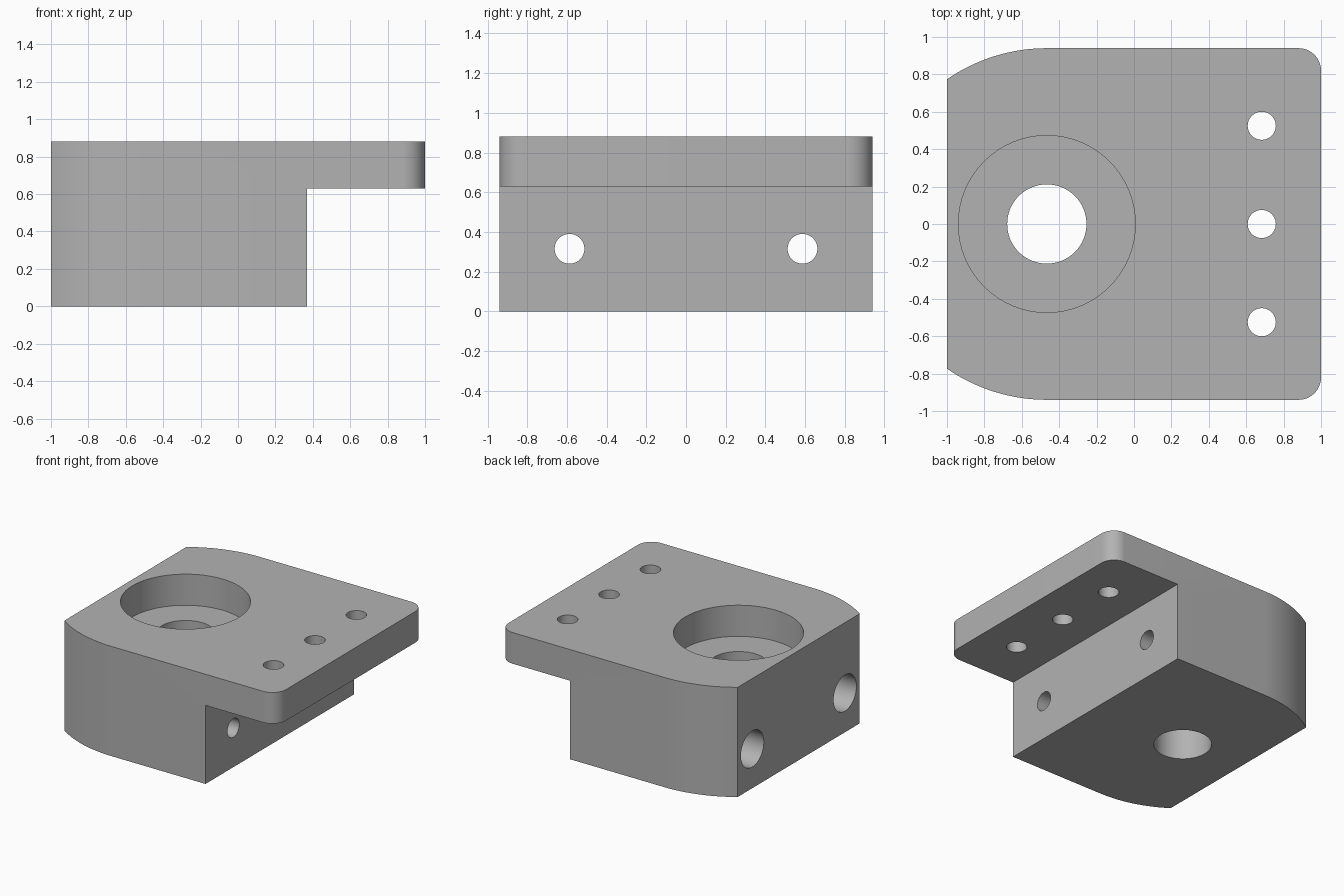
import bpy, bmesh
from math import pi, sin, cos, acos
from mathutils import Matrix

cube = bpy.data.objects.get("Cube")
if cube:
    bpy.data.objects.remove(cube, do_unlink=True)

HEIGHT, HALF_WIDTH, LEDGE_Z, WALL_X = 0.88, 0.94, 0.63, 0.37
BORE_X, CORNER = -0.466, 0.12

grey = bpy.data.materials.new("plain grey")
grey.use_nodes = True
colour = (0.45, 0.45, 0.45, 1)
grey.diffuse_color = colour
grey.node_tree.nodes["Principled BSDF"].inputs["Base Color"].default_value = colour


def add_object(name, bm):
    mesh = bpy.data.meshes.new(name)
    bmesh.ops.recalc_face_normals(bm, faces=bm.faces)
    bm.to_mesh(mesh)
    bm.free()
    mesh.materials.append(grey)
    obj = bpy.data.objects.new(name, mesh)
    bpy.context.collection.objects.link(obj)
    return obj


def arc(cx, cy, r, start, end, steps):
    angles = [start + (end - start) * i / steps for i in range(steps + 1)]
    return [(cx + r * cos(a), cy + r * sin(a)) for a in angles]


def drill(bm, r, centre, length, along_x=False):
    turn = Matrix.Rotation(pi / 2, 4, "Y") if along_x else Matrix()
    bmesh.ops.create_cone(bm, cap_ends=True, segments=64, radius1=r, radius2=r,
                          depth=length, matrix=Matrix.Translation(centre) @ turn)


def cut(body, name, bm):
    cutter = add_object(name, bm)
    cutter.hide_render = True
    mod = body.modifiers.new(name, "BOOLEAN")
    mod.operation, mod.solver, mod.object = "DIFFERENCE", "EXACT", cutter
    bpy.context.view_layer.objects.active = body
    bpy.ops.object.modifier_apply(modifier=mod.name)
    bpy.data.objects.remove(cutter, do_unlink=True)


# Outline: rounded corners at +x, wide arcs around the bore at -x
sweep = acos((-1 - BORE_X) / HALF_WIDTH)
half = arc(1 - CORNER, HALF_WIDTH - CORNER, CORNER, 0, pi / 2, 12)
half += arc(BORE_X, 0, HALF_WIDTH, pi / 2, sweep, 16)
outline = half + [(x, -y) for x, y in reversed(half)]
bm = bmesh.new()
base = bm.faces.new([bm.verts.new((x, y, 0)) for x, y in outline])
top = bmesh.ops.extrude_face_region(bm, geom=[base])["geom"]
bmesh.ops.translate(bm, vec=(0, 0, HEIGHT),
                    verts=[v for v in top if isinstance(v, bmesh.types.BMVert)])
body = add_object("mounting_block", bm)

# Space under the overhanging flange
bm = bmesh.new()
bmesh.ops.create_cube(bm, size=1, matrix=Matrix.Translation((WALL_X + 1, 0, LEDGE_Z - 0.5))
                      @ Matrix.Diagonal((2, 3, 1, 1)))
cut(body, "flange_clearance", bm)

# Stepped vertical bore
for name, r, z in (("bore_recess", 0.473, LEDGE_Z + 1), ("through_bore", 0.212, 0.5)):
    bm = bmesh.new()
    drill(bm, r, (BORE_X, 0, z), 2)
    cut(body, name, bm)

# Flange holes
bm = bmesh.new()
for y in (-0.525, 0, 0.525):
    drill(bm, 0.075, (0.683, y, HEIGHT), 1)
cut(body, "flange_holes", bm)

# Lengthwise screw holes with counterbores from the -x end
for name, r, x in (("screw_holes", 0.075, 0), ("counterbores", 0.145, -1.5)):
    bm = bmesh.new()
    for y in (-0.587, 0.587):
        drill(bm, r, (x, y, 0.315), 2.2, along_x=True)
    cut(body, name, bm)

bpy.ops.object.select_all(action="DESELECT")
body.select_set(True)
bpy.context.view_layer.objects.active = body
bpy.ops.object.shade_smooth_by_angle(angle=pi / 6)
